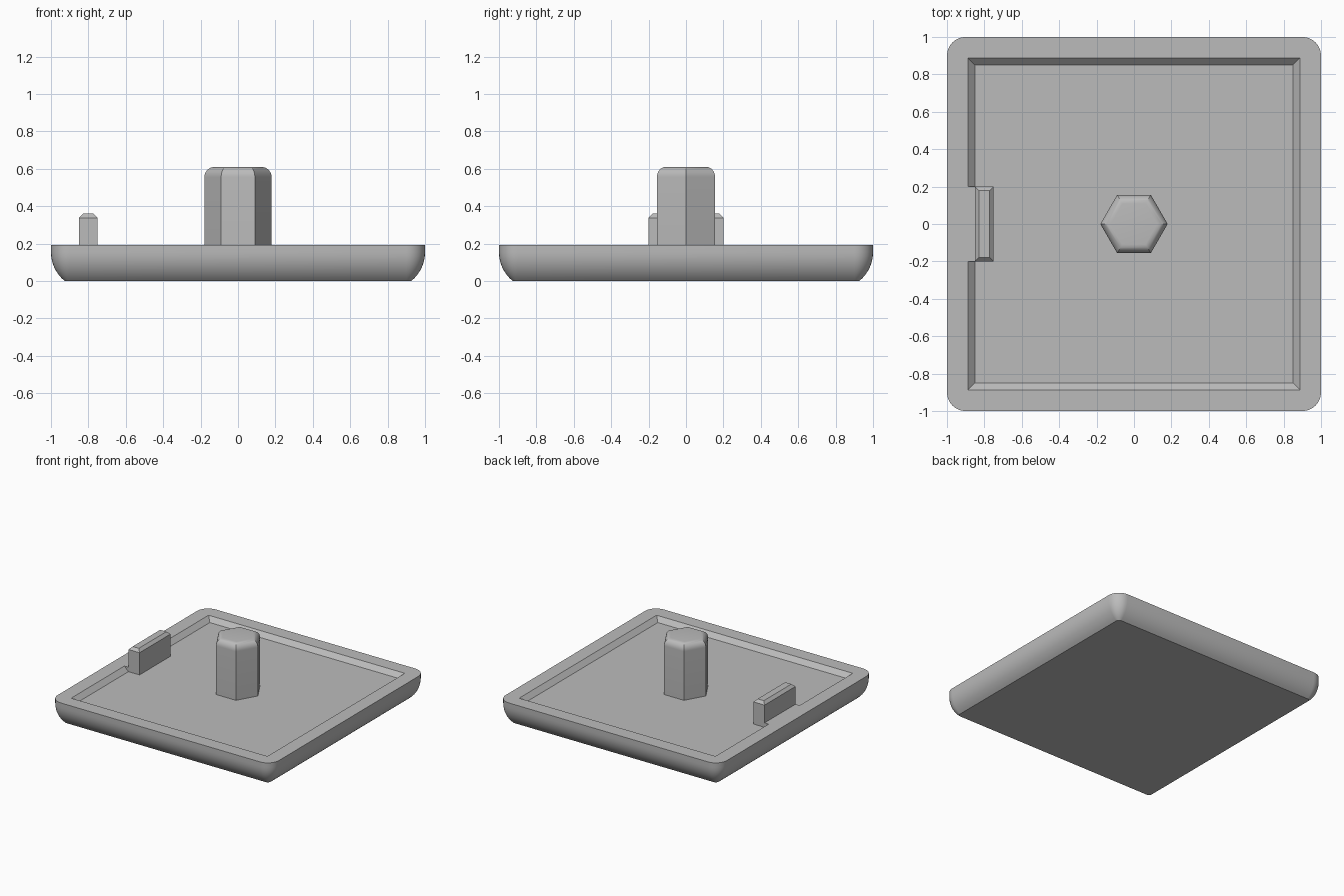
import bpy, bmesh, math

default = bpy.data.objects.get("Cube")
if default:
    bpy.data.objects.remove(default, do_unlink=True)

COLOUR = (0.5, 0.5, 0.5, 1)
grey = bpy.data.materials.new("grey")
grey.use_nodes = True
grey.diffuse_color = COLOUR
grey.node_tree.nodes["Principled BSDF"].inputs["Base Color"].default_value = COLOUR


def finish(name, bm):
    bmesh.ops.remove_doubles(bm, verts=bm.verts, dist=0.0005)
    bmesh.ops.recalc_face_normals(bm, faces=bm.faces)
    mesh = bpy.data.meshes.new(name)
    bm.to_mesh(mesh)
    bm.free()
    mesh.materials.append(grey)
    obj = bpy.data.objects.new(name, mesh)
    bpy.context.collection.objects.link(obj)
    bpy.ops.object.select_all(action='DESELECT')
    obj.select_set(True)
    bpy.context.view_layer.objects.active = obj
    bpy.ops.object.shade_smooth_by_angle(angle=math.radians(30))
    return obj


def loft(name, rings):
    """Skin a stack of equal-sized rings and cap both ends."""
    bm = bmesh.new()
    loops = [[bm.verts.new(p) for p in ring] for ring in rings]
    n = len(loops[0])
    for a, b in zip(loops, loops[1:]):
        for i in range(n):
            j = (i + 1) % n
            bm.faces.new((a[i], a[j], b[j], b[i]))
    bm.faces.new(loops[0][::-1])
    bm.faces.new(loops[-1])
    return finish(name, bm)


def rounded_square(half, radius, z, steps=8):
    c = half - radius
    pts = []
    for k, (sx, sy) in enumerate([(1, 1), (-1, 1), (-1, -1), (1, -1)]):
        for s in range(steps + 1):
            a = math.pi / 2 * (k + s / steps)
            pts.append((sx * c + radius * math.cos(a), sy * c + radius * math.sin(a), z))
    return pts


def hexagon(r, z):
    return [(r * math.cos(k * math.pi / 3), r * math.sin(k * math.pi / 3), z) for k in range(6)]


def box(x0, x1, y, z0, z1):
    bm = bmesh.new()
    bmesh.ops.create_cube(bm, size=1)
    for v in bm.verts:
        v.co.x = x1 if v.co.x > 0 else x0
        v.co.y = y if v.co.y > 0 else -y
        v.co.z = z1 if v.co.z > 0 else z0
    return bm


RIM, FLOOR = 0.193, 0.157

# Tray: curved underside, flat rim, sloped inner wall down to the floor
rings = []
mid, r = 0.155, 0.2
low = -math.asin(mid / r)
for s in range(9):
    a = low * (1 - s / 8)
    half = 1 - r + r * math.cos(a)
    rings.append(rounded_square(half, half - 0.9, mid + r * math.sin(a)))
rings.append(rounded_square(1, 0.1, RIM))
rings.append(rounded_square(0.887, 0, RIM))
rings.append(rounded_square(0.85, 0, FLOOR))
loft("tray", rings)

# Central hexagonal post with rounded top edge
top, rr = 0.61, 0.055
rings = [hexagon(0.18, FLOOR - 0.01)]
for s in range(9):
    a = math.pi / 2 * s / 8
    rings.append(hexagon(0.18 - rr + rr * math.cos(a), top - rr + rr * math.sin(a)))
loft("hexagonal_post", rings)

# Upright tab with chamfered top
bm = box(-0.85, -0.75, 0.2, FLOOR - 0.01, 0.36)
edges = [e for e in bm.edges if all(v.co.z > 0.3 for v in e.verts)]
bmesh.ops.bevel(bm, geom=edges, offset=0.022, segments=1, affect='EDGES')
finish("tab", bm)

# Ledge joining the tab to the rim
finish("tab_ledge", box(-0.887, -0.85, 0.2, FLOOR - 0.01, RIM))
